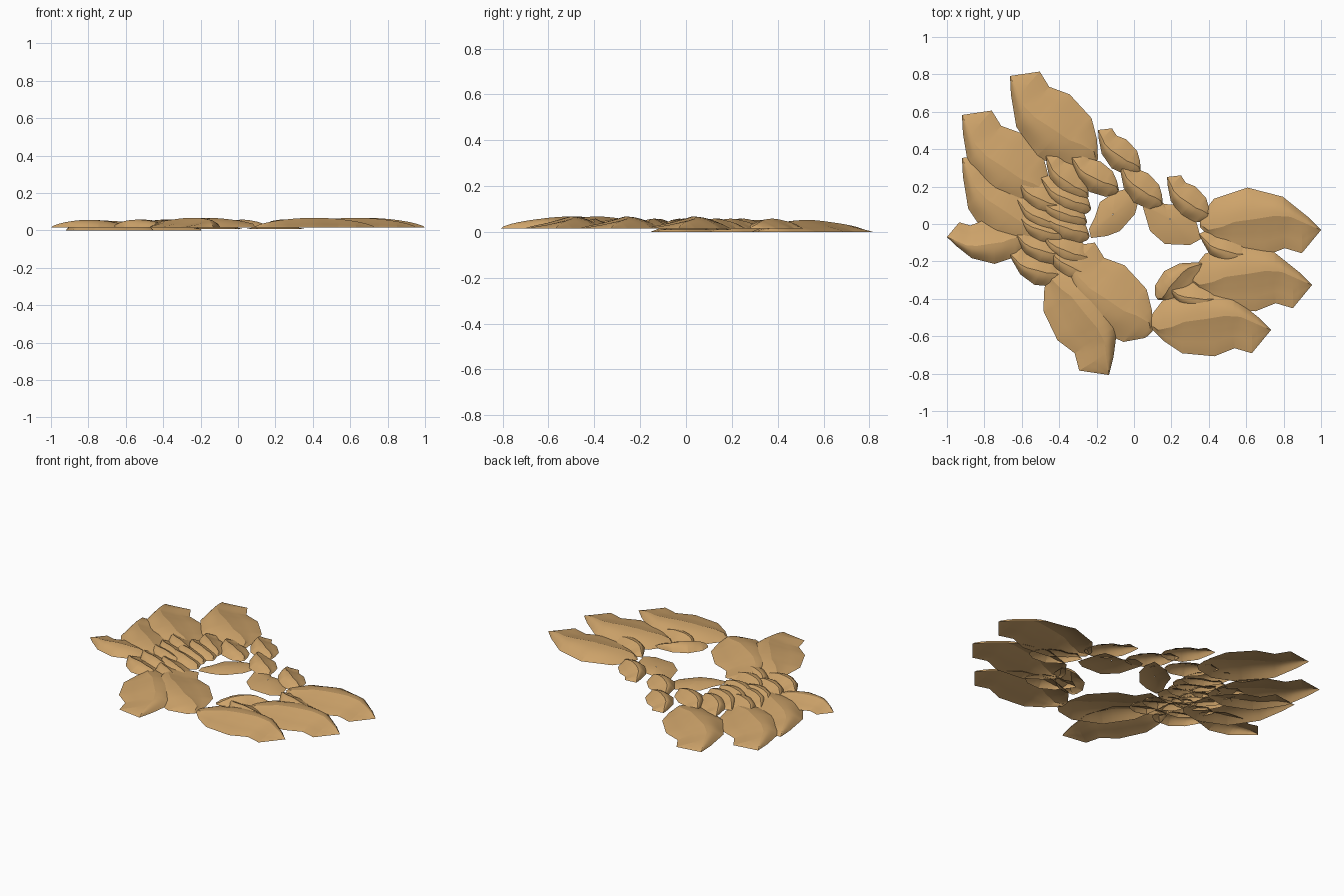
import bpy, math

if "Cube" in bpy.data.objects:
    bpy.data.objects.remove(bpy.data.objects["Cube"])

U = 187.0  # drawing units per model unit

sand = bpy.data.materials.new("sand")
sand.diffuse_color = (0.62, 0.37, 0.145, 1)
sand.use_nodes = True
sand.node_tree.nodes["Principled BSDF"].inputs["Base Color"].default_value = sand.diffuse_color

# dune plan: windward edge, lee edge and crest line, measured from the tip
WIND = [(-120, 10), (-119, 14), (-106, 31), (-73, 42), (-38, 33), (-13, 13), (0, 0)]
LEE = [(-120, 3), (-106, -11), (-88, -23), (-56, -26), (-36, -18), (-19, -23), (0, 0)]
CREST = [(-120, 6), (-112, 0), (-98, 3), (-86, 8), (-64, 11), (-46, 14), (-30, 13), (-12, 5), (0, 0)]


def at(line, x):
    for (x0, y0), (x1, y1) in zip(line, line[1:]):
        if x <= x1:
            return y0 + (y1 - y0) * (x - x0) / (x1 - x0)
    return line[-1][1]


def sheet(name, rows):
    """Open surface through equal-length rows of points."""
    n = len(rows[0])
    verts = [p for r in rows for p in r]
    faces = [(i * n + j, (i + 1) * n + j, (i + 1) * n + j + 1, i * n + j + 1)
             for i in range(len(rows) - 1) for j in range(n - 1)]
    me = bpy.data.meshes.new(name)
    me.from_pydata(verts, [], faces)
    me.validate()
    me.materials.append(sand)
    ob = bpy.data.objects.new(name, me)
    bpy.context.collection.objects.link(ob)
    bpy.context.view_layer.objects.active = ob
    ob.select_set(True)
    bpy.ops.object.shade_smooth_by_angle(angle=math.radians(25))
    ob.select_set(False)
    return ob


def dune_rows():
    xs = {p[0] for line in (WIND, LEE, CREST) for p in line} | set(range(-116, 0, 6))
    rows = []
    for x in sorted(xs):
        w, l, c = at(WIND, x), at(LEE, x), at(CREST, x)
        s = -x / 120
        top = max(0, math.sin(math.pi * s)) ** 0.6
        row = []
        for k in range(8):           # lee side: rounded apron, then a slip face under the crest
            t = k / 8
            z = 0.45 * math.sin(math.pi / 2 * min(1, t / 0.65))
            z += 0.52 * max(0, (t - 0.45) / 0.55) ** 1.2
            row.append((x / U, (l + (c - l) * t) / U, top * z))
        for k in range(9):           # rounded windward slope from the crest
            t = k / 8
            z = 0.97 * (1 - t) + 0.25 * math.sin(math.pi * t)
            row.append((x / U, (c + (w - c) * t) / U, top * z))
        rows.append(row)
    return rows


ROWS = dune_rows()


def dune(name, tip, angle, length, width, height, base):
    ob = sheet(name, ROWS)
    ob.location = ((tip[0] - 1134) / U, (225 - tip[1]) / U, base)
    ob.rotation_euler = (0, 0, math.radians(angle))
    ob.scale = (length, width, height)


# large dunes
for tip, a, b in [((1321, 231), 0, .015), ((1312, 286), 0, .015), ((1271, 331), 0, .015),
                  ((1010, 77), 138, 0), ((962, 116), 138, 0), ((962, 159), 138, 0),
                  ((1065, 248), 138, .015), ((1109, 376), -59, .015)]:
    dune("large_dune", tip, a, 1.01, 1.01, .054, b)

# medium dune on the left
dune("medium_dune", (947, 238), 180, .65, .64, .043, .015)

# small dunes linking the ring
for tip, a in [((1167, 178), 138), ((1098, 131), 138), ((1120, 165), 138), ((1071, 157), 146),
               ((1046, 157), 138), ((1016, 179), 148), ((1041, 179), 150), ((1016, 199), 150),
               ((1036, 194), 152), ((1015, 213), 155), ((1038, 209), 153), ((1014, 233), 155),
               ((1040, 231), 150), ((1009, 254), 157), ((1047, 245), 145), ((1199, 235), 157),
               ((1204, 264), 40), ((1165, 286), 165)]:
    dune("small_dune", tip, a, .49, .46, .044, .015)


# low flat mounds inside the ring
def mound(name, outline):
    pts = [((x - 1134) / U, (225 - y) / U) for x, y in outline]
    pts = pts[::-1]
    pts.append(pts[0])
    cx = sum(p[0] for p in pts[1:]) / (len(pts) - 1)
    cy = sum(p[1] for p in pts[1:]) / (len(pts) - 1)
    rows = [[(cx + (x - cx) * r, cy + (y - cy) * r, .008 + .018 * (1 - r * r)) for r in (1, .8, .55, .3, .02)]
            for x, y in pts]
    sheet(name, rows)


mound("west_flat_mound", [(1137, 187), (1139, 200), (1135, 215), (1120, 232), (1107, 237),
                          (1091, 239), (1089, 230), (1095, 218), (1100, 203), (1115, 193)])
mound("east_flat_mound", [(1144, 198), (1156, 196), (1164, 205), (1190, 207), (1197, 225),
                          (1201, 240), (1190, 246), (1165, 245), (1150, 232), (1142, 205)])
